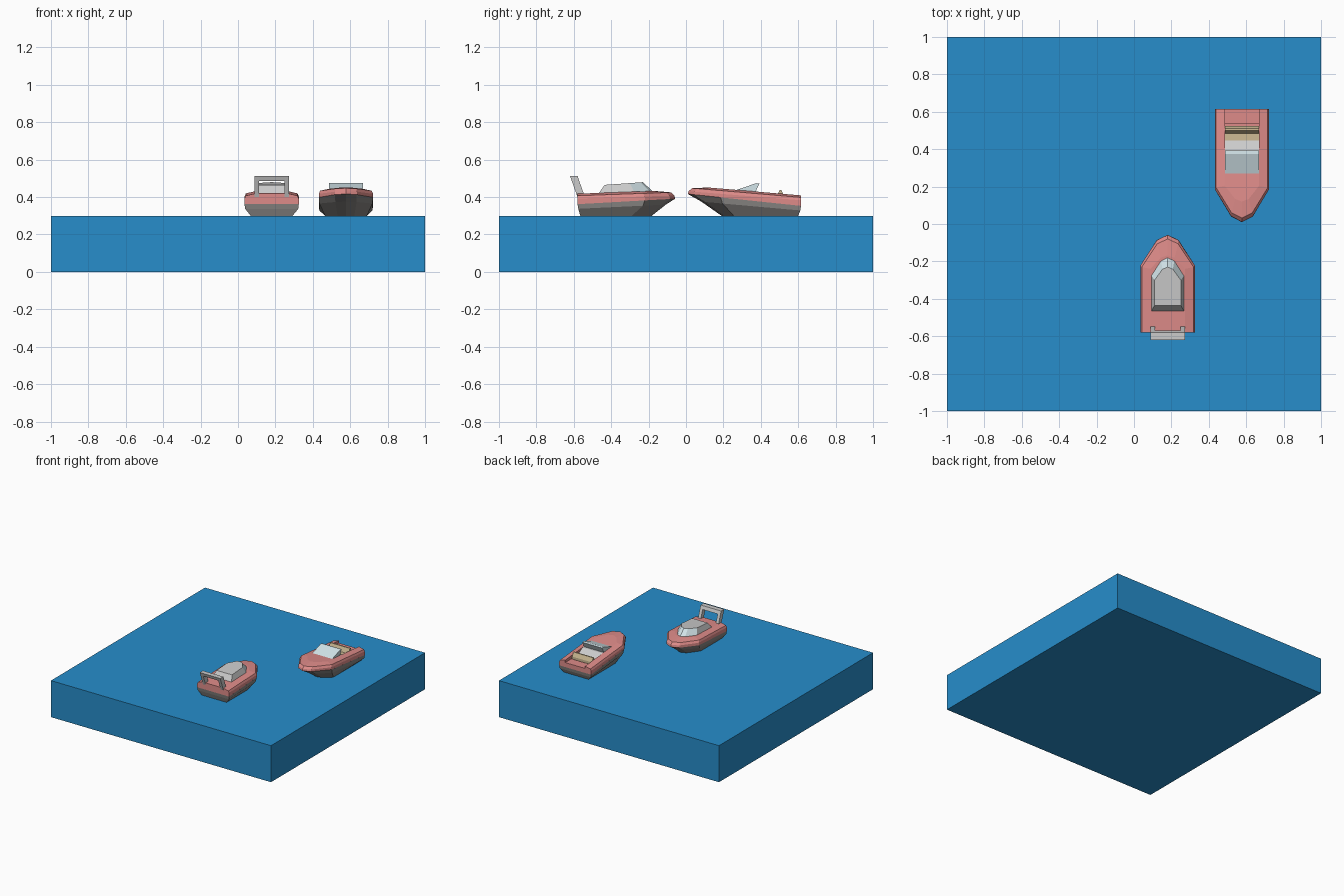
import bpy, bmesh
from math import pi
from mathutils import Matrix

if "Cube" in bpy.data.objects:
    bpy.data.objects.remove(bpy.data.objects["Cube"])


def material(name, r, g, b):
    m = bpy.data.materials.new(name)
    m.diffuse_color = (r, g, b, 1)
    m.use_nodes = True
    m.node_tree.nodes["Principled BSDF"].inputs["Base Color"].default_value = m.diffuse_color
    return m


BLUE = material("water_blue", 0.02, 0.27, 0.6)
RED = material("deck_red", 0.73, 0.26, 0.25)
DARK = material("hull_grey", 0.25, 0.24, 0.23)
GLASS = material("glass", 0.65, 0.78, 0.82)
TAN = material("seat_tan", 0.62, 0.5, 0.3)


def loft(name, rings, place, *mats, front=None):
    """Skin equal-sized closed rings; side faces ahead of `front` use the second material."""
    bm = bmesh.new()
    loops = [[bm.verts.new(p) for p in ring] for ring in rings]
    n = len(loops[0])
    for a, b in zip(loops, loops[1:]):
        for i in range(n):
            j = (i + 1) % n
            f = bm.faces.new((a[i], a[j], b[j], b[i]))
            if front is not None and f.calc_center_median().y > front:
                f.material_index = 1
    bm.faces.new(loops[0])
    bm.faces.new(loops[-1])
    bmesh.ops.recalc_face_normals(bm, faces=bm.faces)
    me = bpy.data.meshes.new(name)
    bm.to_mesh(me)
    bm.free()
    for m in mats:
        me.materials.append(m)
    ob = bpy.data.objects.new(name, me)
    ob.matrix_world = place
    bpy.context.collection.objects.link(ob)
    return ob


def outline(w, stern, shoulder, tip, z, slope=0.0):
    """Mirrored boat-shaped ring, bow towards +y."""
    half = [(w, stern), (w, shoulder), (0.4 * w, shoulder + 0.83 * (tip - shoulder))]
    pts = half + [(0, tip)] + [(-x, y) for x, y in reversed(half)]
    return [(x, y, z + slope * y) for x, y in pts]


def prism(name, profile, x0, x1, place, *mats):
    """Extrude a (y, z) profile across x."""
    return loft(name, [[(x, y, z) for y, z in profile] for x in (x0, x1)], place, *mats)


def box(name, x0, x1, y0, y1, z0, z1, place, *mats):
    return prism(name, [(y0, z0), (y1, z0), (y1, z1), (y0, z1)], x0, x1, place, *mats)


def boat(label, place, length, shoulder, zb, slope, rake):
    """Grey lower hull and red upper deck with a slightly raised middle."""
    L, S = length, shoulder
    loft(label + "_hull", [
        outline(0.095, 0.02, S - 0.1, L - 1.25 * rake, 0.28),
        outline(0.112, 0.015, S - 0.07, L - rake, 0.30),
        outline(0.142, 0.004, S - 0.01, L - 0.4 * rake, zb - 0.025, slope * 0.85),
        outline(0.145, 0, S, L, zb, slope)], place, DARK)
    return loft(label + "_deck", [
        outline(0.1449, 0, S, L, zb, slope),
        outline(0.145, 0, S, L - 0.004, zb + 0.03, slope - 0.025),
        outline(0.138, 0, S - 0.01, L - 0.022, zb + 0.045, slope - 0.02),
        outline(0.092, 0, S - 0.02, L - 0.11, zb + 0.056, slope - 0.02)], place, RED)


world = Matrix()
box("water", -1, 1, -1, 1, 0, 0.3, world, BLUE)

# Cabin boat
A = Matrix.Translation((0.18, -0.58, 0))
boat("cabin_boat", A, 0.522, 0.36, 0.362, 0.056, 0.125)
loft("cabin", [
    outline(0.093, 0.105, 0.31, 0.415, 0.405, 0.03),
    outline(0.070, 0.145, 0.28, 0.35, 0.455, 0.07)], A, None, GLASS, front=0.27)
for s in (-1, 1):
    prism("arch_leg", [(0, 0.40), (0.04, 0.40), (0, 0.512), (-0.04, 0.512)],
          s * 0.068, s * 0.093, A)
prism("arch_bar", [(-0.03, 0.485), (0.01, 0.485), (0, 0.512), (-0.04, 0.512)],
      -0.07, 0.07, A)

# Open boat, facing the other way
B = Matrix.Translation((0.577, 0.615, 0)) @ Matrix.Rotation(pi, 4, 'Z')
deck = boat("open_boat", B, 0.605, 0.43, 0.353, 0.105, 0.18)

# Cockpit well and stern step
for name, y0, y1, z in (("cockpit_cutter", 0.08, 0.29, 0.375), ("stern_cutter", -0.05, 0.1, 0.39)):
    c = box(name, -0.091, 0.091, y0, y1, z, 0.6, B)
    c.hide_render = True
    c.hide_viewport = True
    c.display_type = 'WIRE'
    mod = deck.modifiers.new(name, 'BOOLEAN')
    mod.object = c
    mod.solver = 'EXACT'

prism("windscreen", [(0.345, 0.438), (0.24, 0.474), (0.222, 0.472), (0.245, 0.425)],
      -0.09, 0.09, B, GLASS)
prism("dashboard", [(0.3, 0.37), (0.3, 0.428), (0.225, 0.428), (0.165, 0.392), (0.165, 0.37)],
      -0.0905, 0.0905, B)
prism("bench_seat", [(0.168, 0.37), (0.168, 0.398), (0.132, 0.398), (0.115, 0.437),
                     (0.105, 0.437), (0.09, 0.405), (0.09, 0.37)],
      -0.09, 0.09, B, TAN)
